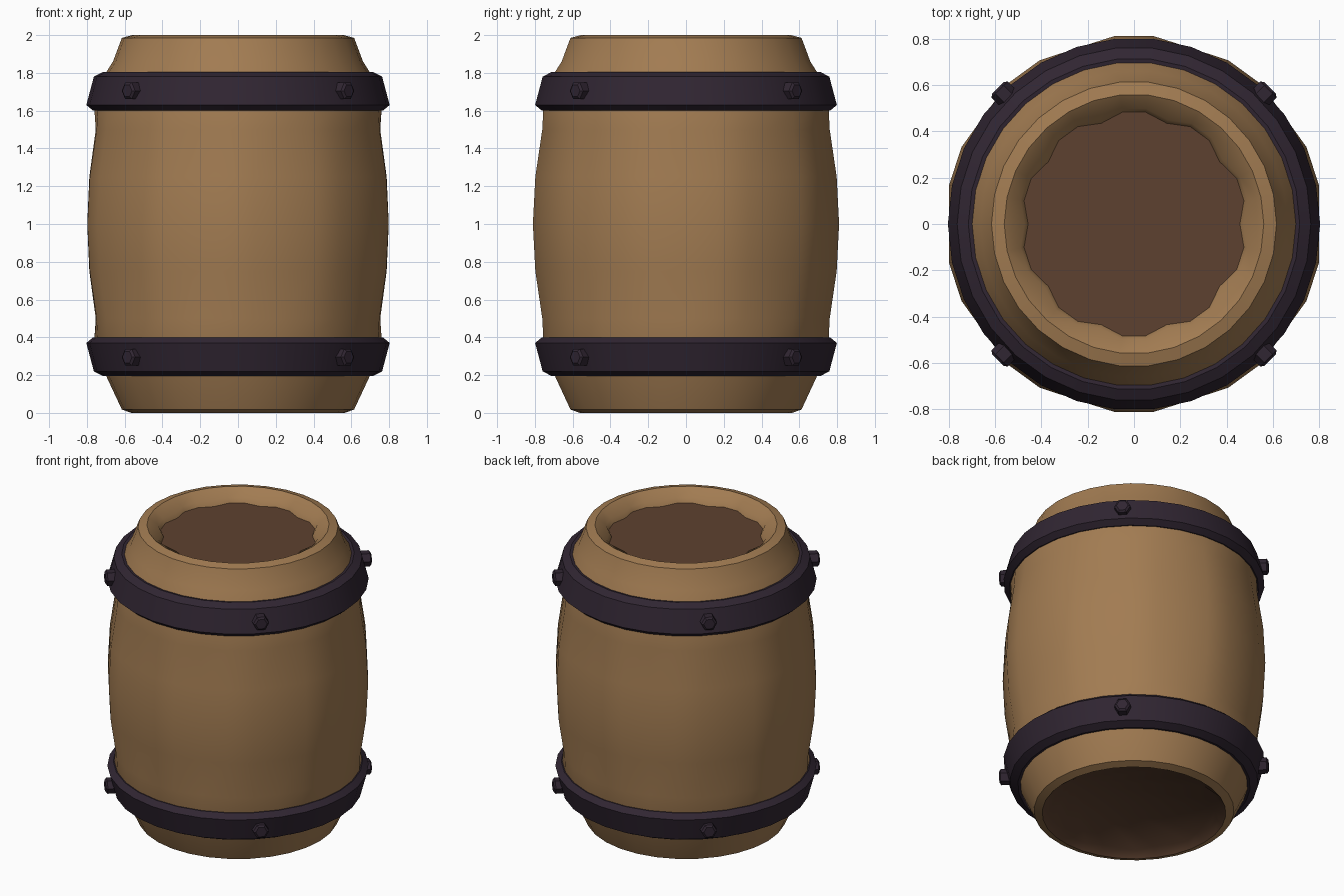
import bpy, bmesh
from math import sin, cos, pi, radians
from mathutils import Matrix

cube = bpy.data.objects.get("Cube")
if cube:
    bpy.data.objects.remove(cube, do_unlink=True)

SEGMENTS = 30  # three segments for each of ten staves


def make_material(name, colour):
    m = bpy.data.materials.new(name)
    m.use_nodes = True
    m.diffuse_color = (*colour, 1)
    m.node_tree.nodes["Principled BSDF"].inputs["Base Color"].default_value = (*colour, 1)
    return m


wood = make_material("tan wood", (0.36, 0.2, 0.084))
dark_wood = make_material("dark brown wood", (0.11, 0.053, 0.029))
iron = make_material("dark purple iron", (0.03, 0.019, 0.032))


def finish(bm, name, materials, angle=40):
    bmesh.ops.recalc_face_normals(bm, faces=bm.faces)
    mesh = bpy.data.meshes.new(name)
    bm.to_mesh(mesh)
    bm.free()
    for m in materials:
        mesh.materials.append(m)
    obj = bpy.data.objects.new(name, mesh)
    bpy.context.collection.objects.link(obj)
    bpy.ops.object.select_all(action="DESELECT")
    obj.select_set(True)
    bpy.context.view_layer.objects.active = obj
    bpy.ops.object.shade_smooth_by_angle(angle=radians(angle))
    return obj


def lathe(profile, closed=False):
    """Spin (radius, z, groove depth) points; grooves fall on every third segment."""
    bm = bmesh.new()
    rings = []
    for r, z, groove in profile:
        ring = []
        for i in range(SEGMENTS):
            a = 2 * pi * i / SEGMENTS
            k = r - (groove if i % 3 == 0 else 0)
            ring.append(bm.verts.new((k * cos(a), k * sin(a), z)))
        rings.append(ring)
    pairs = list(zip(rings, rings[1:]))
    if closed:
        pairs.append((rings[-1], rings[0]))
    for low, high in pairs:
        for i in range(SEGMENTS):
            j = (i + 1) % SEGMENTS
            bm.faces.new((low[i], low[j], high[j], high[i]))
    return bm, rings


# Barrel body: recessed bottom, grooved bulge, rounded rim and recessed lid
body_profile = [
    (0.53, 0.04, 0.03), (0.565, 0, 0), (0.615, 0.018, 0), (0.7, 0.2, 0),
    (0.76, 0.4, 0), (0.765, 0.5, 0.012), (0.802, 0.75, 0.015), (0.815, 1, 0.017),
    (0.802, 1.25, 0.015), (0.765, 1.5, 0.012), (0.76, 1.6, 0), (0.7, 1.8, 0),
    (0.662, 1.86, 0), (0.615, 1.985, 0), (0.56, 2, 0), (0.5, 1.95, 0.028),
    (0.485, 1.92, 0.028),
]
bm, rings = lathe(body_profile)
for ring in (rings[0], rings[-1]):
    bm.faces.new(ring).material_index = 1
# Dark bottom recess
for f in bm.faces:
    if f.calc_center_median().z < 0.03 and f.calc_center_median().length < 0.56:
        f.material_index = 1
finish(bm, "barrel_body", [wood, dark_wood])

# Iron bands, mirrored about mid height, each with four hexagonal bolts
band_profile = [(0.7, 1.6), (0.767, 1.6), (0.803, 1.63), (0.763, 1.78), (0.715, 1.805), (0.68, 1.8)]
for label, flip in (("upper", False), ("lower", True)):
    def height(z):
        return 2 - z if flip else z
    bm, _ = lathe([(r, height(z), 0) for r, z in band_profile], closed=True)
    finish(bm, label + "_band", [iron], 25)
    for n in range(4):
        bm = bmesh.new()
        turn = Matrix.Rotation(pi / 4 + n * pi / 2, 4, "Z")
        place = Matrix.Translation((0.79, 0, height(1.705)))
        aim = Matrix.Rotation(pi / 2, 4, "Y") @ Matrix.Rotation(pi / 2, 4, "Z")
        aim = aim @ Matrix.Rotation(pi / 2, 4, "Z")
        bmesh.ops.create_cone(bm, cap_ends=True, segments=6, radius1=0.05, radius2=0.05,
                              depth=0.06, matrix=turn @ place @ aim)
        # Chamfer the outer hexagon
        cap = max((f for f in bm.faces if len(f.verts) == 6),
                  key=lambda f: f.calc_center_median().xy.length)
        bmesh.ops.inset_region(bm, faces=[cap], thickness=0.014, depth=0.01)
        finish(bm, f"{label}_bolt_{n + 1}", [iron], 20)
